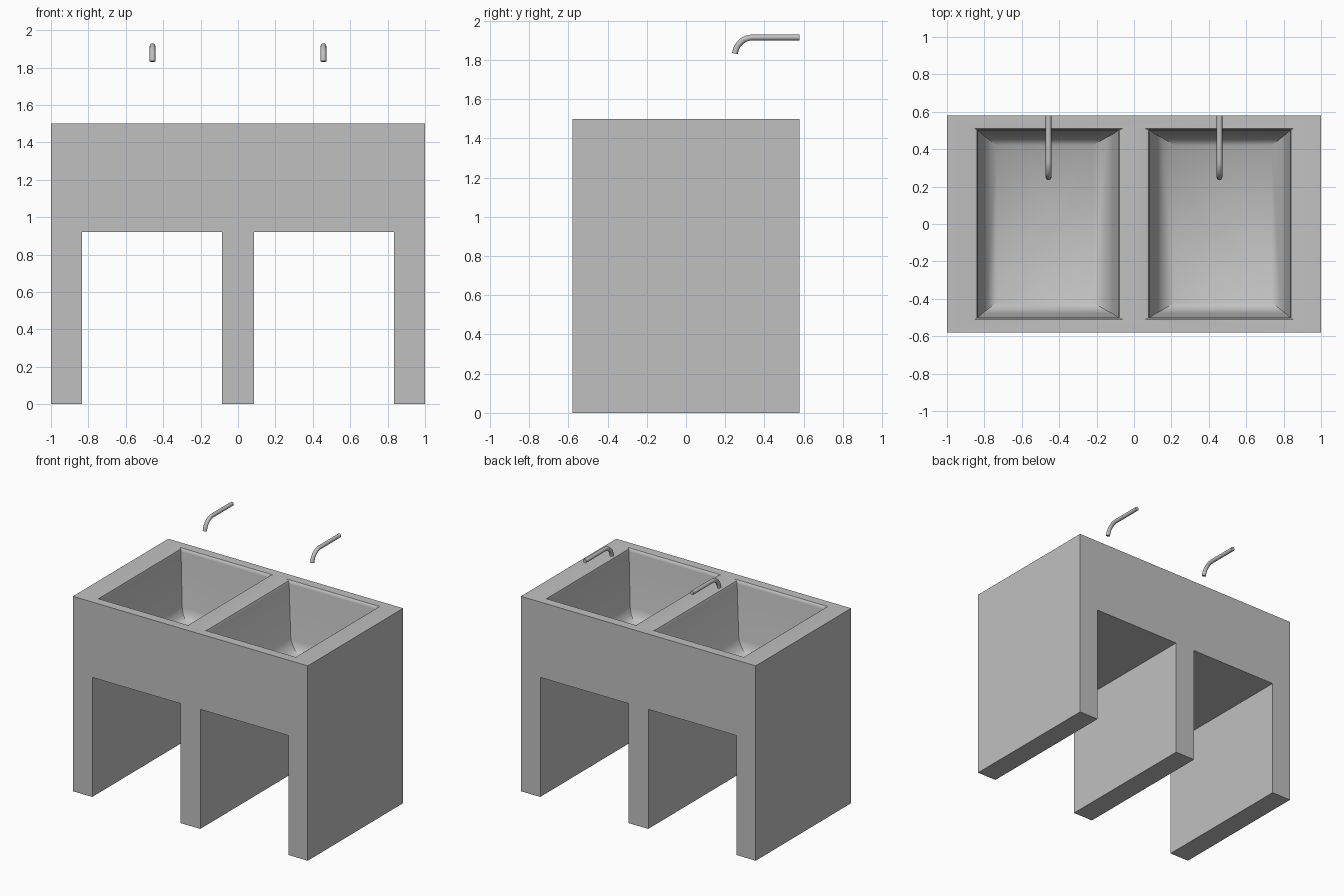
import bpy, bmesh, math
from mathutils import Vector

cube = bpy.data.objects.get("Cube")
if cube:
    bpy.data.objects.remove(cube, do_unlink=True)


def material(name, value):
    m = bpy.data.materials.new(name)
    m.use_nodes = True
    m.diffuse_color = (value, value, value, 1)
    m.node_tree.nodes["Principled BSDF"].inputs["Base Color"].default_value = m.diffuse_color
    return m


grey = material("light grey", 0.53)


def finish(name, bm):
    bmesh.ops.recalc_face_normals(bm, faces=bm.faces)
    mesh = bpy.data.meshes.new(name)
    bm.to_mesh(mesh)
    bm.free()
    mesh.materials.append(grey)
    obj = bpy.data.objects.new(name, mesh)
    bpy.context.collection.objects.link(obj)
    return obj


def smooth(obj, degrees):
    bpy.ops.object.select_all(action='DESELECT')
    obj.select_set(True)
    bpy.context.view_layer.objects.active = obj
    bpy.ops.object.shade_smooth_by_angle(angle=math.radians(degrees))


# Main block: comb profile with three legs, extruded front to back
WIDTH, DEPTH, TOP, UNDER = 1.0, 0.58, 1.5, 0.92
LEG, MID = 0.835, 0.085
half = [(MID, 0), (MID, UNDER), (LEG, UNDER), (LEG, 0), (WIDTH, 0), (WIDTH, TOP)]
outline = half + [(-x, z) for x, z in reversed(half)]
bm = bmesh.new()
face = bm.faces.new([bm.verts.new((x, -DEPTH, z)) for x, z in outline])
out = bmesh.ops.extrude_face_region(bm, geom=[face])
moved = [g for g in out["geom"] if isinstance(g, bmesh.types.BMVert)]
bmesh.ops.translate(bm, verts=moved, vec=(0, 2 * DEPTH, 0))
block = finish("sink_block", bm)

# Basin rings: inner x, outer x, half depth in y, height
RINGS = [(0.055, 0.852, 0.515, 1.52), (0.06, 0.85, 0.51, 1.5),
         (0.077, 0.84, 0.503, 1.493), (0.085, 0.835, 0.5, 1.475),
         (0.115, 0.81, 0.478, 1.066), (0.148, 0.79, 0.462, 1.02),
         (0.22, 0.735, 0.42, 0.985), (0.41, 0.5, 0.05, 0.962)]


def basin_cutter(side):
    bm = bmesh.new()
    loops = [[bm.verts.new((side * x, y, z)) for x, y in
              ((a, -d), (b, -d), (b, d), (a, d))] for a, b, d, z in RINGS]
    for low, high in zip(loops, loops[1:]):
        for i in range(4):
            j = (i + 1) % 4
            bm.faces.new((low[i], low[j], high[j], high[i]))
    bm.faces.new(loops[0])
    bm.faces.new(loops[-1])
    cutter = finish("basin_cutter", bm)
    cutter.hide_render = True
    return cutter


# Carve both basins, then drop the cutters
cutters = [basin_cutter(s) for s in (-1, 1)]
for c in cutters:
    mod = block.modifiers.new("basin", 'BOOLEAN')
    mod.operation, mod.solver, mod.object = 'DIFFERENCE', 'EXACT', c
graph = bpy.context.evaluated_depsgraph_get()
carved = bpy.data.meshes.new_from_object(block.evaluated_get(graph))
block.modifiers.clear()
block.data = carved
for c in cutters:
    bpy.data.objects.remove(c, do_unlink=True)
smooth(block, 38)

# Drain discs on the basin floors
for side, label in ((-1, "right"), (1, "left")):
    bm = bmesh.new()
    bmesh.ops.create_cone(bm, cap_ends=True, segments=32, radius1=0.053, radius2=0.053, depth=0.008)
    bmesh.ops.translate(bm, verts=bm.verts, vec=(side * 0.455, 0, 0.963))
    smooth(finish(label + "_drain", bm), 30)

# Wall spouts: straight pipe, then a downward bend
BEND, TILT, RADIUS, SIDES = 0.09, math.radians(78), 0.015, 16
path = [(DEPTH, 1.915, 0.0)]
for i in range(9):
    a = TILT * i / 8
    path.append((0.34 - BEND * math.sin(a), 1.915 - BEND * (1 - math.cos(a)), a))
path.append((path[-1][0] - 0.003, 1.833, TILT))
for side, label in ((-1, "right"), (1, "left")):
    bm = bmesh.new()
    rings = []
    for y, z, a in path:
        up = Vector((0, -math.sin(a), math.cos(a)))
        centre = Vector((side * 0.457, y, z))
        turns = [math.tau * k / SIDES for k in range(SIDES)]
        rings.append([bm.verts.new(centre + RADIUS * (Vector((math.cos(t), 0, 0)) + up * math.sin(t)))
                      for t in turns])
    for p, q in zip(rings, rings[1:]):
        for k in range(SIDES):
            n = (k + 1) % SIDES
            bm.faces.new((p[k], p[n], q[n], q[k]))
    bm.faces.new(rings[0])
    bm.faces.new(rings[-1])
    smooth(finish(label + "_spout", bm), 40)
